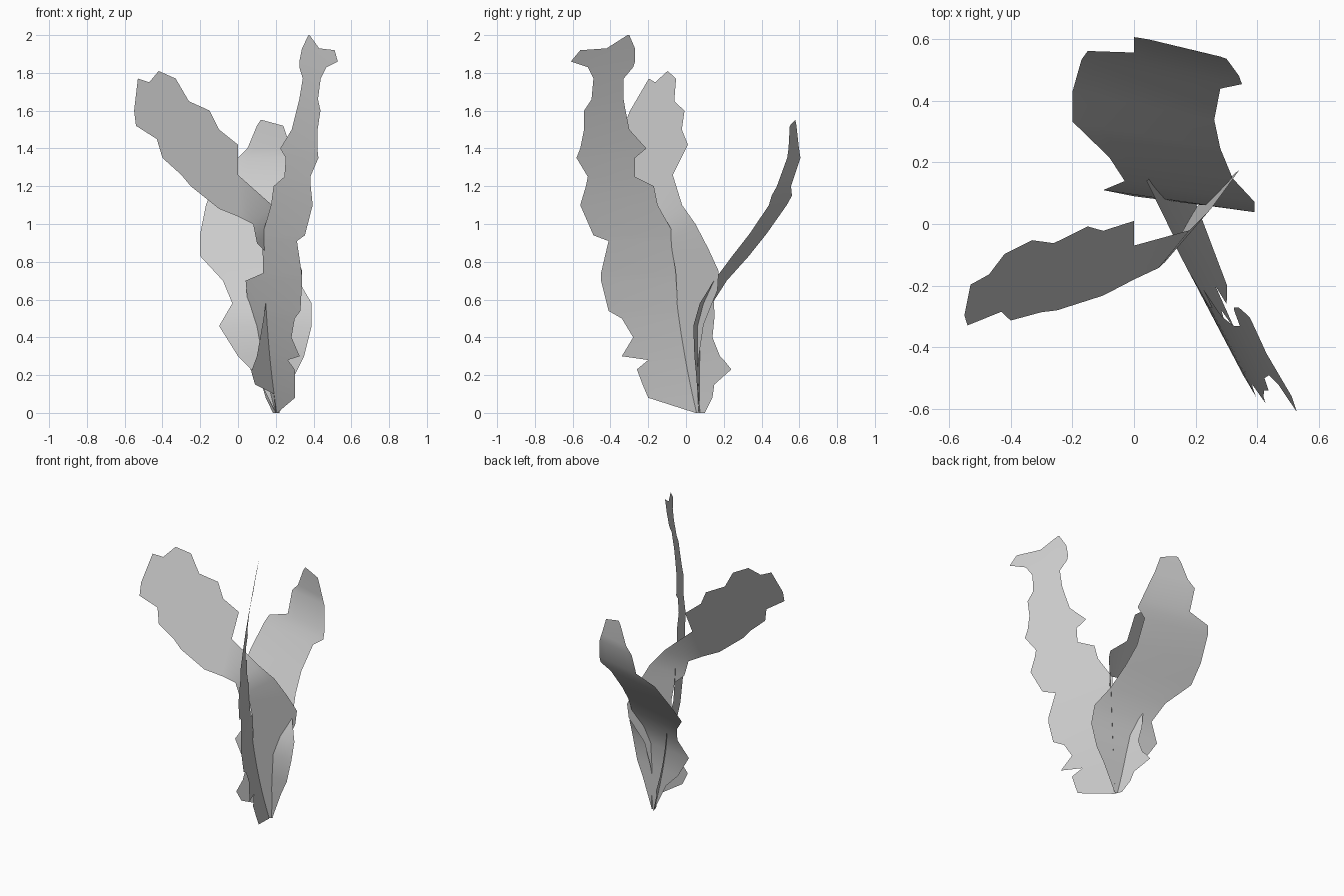
import bpy
import bmesh
from mathutils import Vector

cube = bpy.data.objects.get("Cube")
if cube:
    bpy.data.objects.remove(cube, do_unlink=True)

COLUMNS = 6  # divisions across each blade


def make_material(name, colour):
    material = bpy.data.materials.new(name)
    material.use_nodes = True
    material.diffuse_color = colour
    for node in material.node_tree.nodes:
        if node.type == "BSDF_PRINCIPLED":
            node.inputs["Base Color"].default_value = colour
    return material


def loft_blade(name, outline, sheet, material):
    """Skin a thin blade over a flat outline, laid onto a bent sheet.

    Each outline entry is a pair of edge points; the sheet function
    carries a flat outline point to its place in space.
    """
    mesh = bpy.data.meshes.new(name)
    bm = bmesh.new()
    rows = []
    for start, end in outline:
        row = []
        for column in range(COLUMNS + 1):
            across, height = Vector(start).lerp(Vector(end), column / COLUMNS)
            row.append(bm.verts.new(sheet(across, height)))
        rows.append(row)
    for lower, upper in zip(rows, rows[1:]):
        lower_pairs = zip(lower, lower[1:])
        upper_pairs = zip(upper, upper[1:])
        for (left, right), (top_left, top_right) in zip(lower_pairs, upper_pairs):
            face = bm.faces.new((left, right, top_right, top_left))
            face.smooth = True
    bm.to_mesh(mesh)
    bm.free()
    mesh.materials.append(material)
    blade = bpy.data.objects.new(name, mesh)
    bpy.context.collection.objects.link(blade)


def level_outline(rungs):
    """Turn (height, first edge, second edge) rungs into edge point pairs."""
    return [((first, height), (second, height))
            for height, first, second in rungs]


def tall_sheet(y, z):
    """Upright sheet, slightly bowed along its height."""
    bow = 0.23 - z / 4 + 0.115 * z * z
    lean = 0.45 + 0.08 * z
    return (bow - lean * y, y, z)


def side_sheet(x, z):
    """Steep twisted stem that blends into an outward sweeping fan."""
    stem = 1.2 * x - 0.19 - 0.06 * z
    fan = 0.72 * x - 0.7 + z / 2
    return (x, max(stem, fan), z)


def back_sheet(x, z):
    """Upright foot that eases into a rearward slope and straightens again."""
    rise = min(max(z - 0.4, 0), 1)
    ease = rise * rise * (3 - 2 * rise)
    tilt = 0.1 + 0.1 * z
    return (x, 0.09 - tilt * x + ease * 0.52, z)


leaf_grey = make_material("leaf grey", (0.6, 0.6, 0.6, 1))

# Tall upright blade: height, front edge, back edge
tall_rungs = [
    (0, .05, .1),
    (.08, -.2, .14),
    (.15, -.23, .15),
    (.23, -.26, .24),
    (.28, -.2, .2),
    (.3, -.34, .18),
    (.4, -.28, .14),
    (.5, -.34, .15),
    (.54, -.41, .15),
    (.7, -.45, .14),
    (.74, -.45, -.05),
    (.91, -.41, -.06),
    (.94, -.49, -.06),
    (1.1, -.56, -.15),
    (1.2, -.53, -.17),
    (1.25, -.52, -.27),
    (1.35, -.58, -.27),
    (1.4, -.56, -.21),
    (1.5, -.54, -.3),
    (1.6, -.54, -.32),
    (1.66, -.5, -.33),
    (1.77, -.49, -.33),
    (1.83, -.52, -.28),
    (1.86, -.61, -.27),
    (1.92, -.56, -.27),
    (1.93, -.42, -.27),
    (2, -.31, -.3),
]
loft_blade("tall_blade", level_outline(tall_rungs), tall_sheet, leaf_grey)

# Side blade: lower edge point and upper edge point at each rung
side_outline = [
    ((.2, 0), (.22, 0)),
    ((.19, .1), (.22, .1)),
    ((.09, .15), (.22, .15)),
    ((.07, .22), (.22, .22)),
    ((.1, .3), (.23, .3)),
    ((.13, .47), (.26, .47)),
    ((.15, .6), (.33, .65)),
    ((.15, .75), (.34, .75)),
    ((.14, .86), (.3, .87)),
    ((.1, .9), (.25, 1)),
    ((.08, 1), (.18, 1.1)),
    ((0, 1.04), (0, 1.26)),
    ((-.1, 1.08), (0, 1.42)),
    ((-.2, 1.16), (-.1, 1.5)),
    ((-.25, 1.2), (-.15, 1.6)),
    ((-.3, 1.26), (-.26, 1.65)),
    ((-.4, 1.35), (-.33, 1.77)),
    ((-.43, 1.45), (-.42, 1.81)),
    ((-.54, 1.52), (-.47, 1.75)),
    ((-.55, 1.6), (-.53, 1.77)),
]
loft_blade("side_blade", side_outline, side_sheet, leaf_grey)

# Broad back blade: height, right edge, left edge
back_rungs = [
    (0, .2, .22),
    (.2, .1, .3),
    (.3, 0, .35),
    (.46, -.1, .39),
    (.58, -.03, .39),
    (.7, -.08, .32),
    (.83, -.2, .28),
    (.95, -.2, .26),
    (1.1, -.17, .28),
    (1.15, -.15, .35),
    (1.2, 0, .34),
    (1.35, 0, .3),
    (1.4, .05, .28),
    (1.52, .1, .24),
    (1.55, .12, .13),
]
loft_blade("back_blade", level_outline(back_rungs), back_sheet, leaf_grey)
